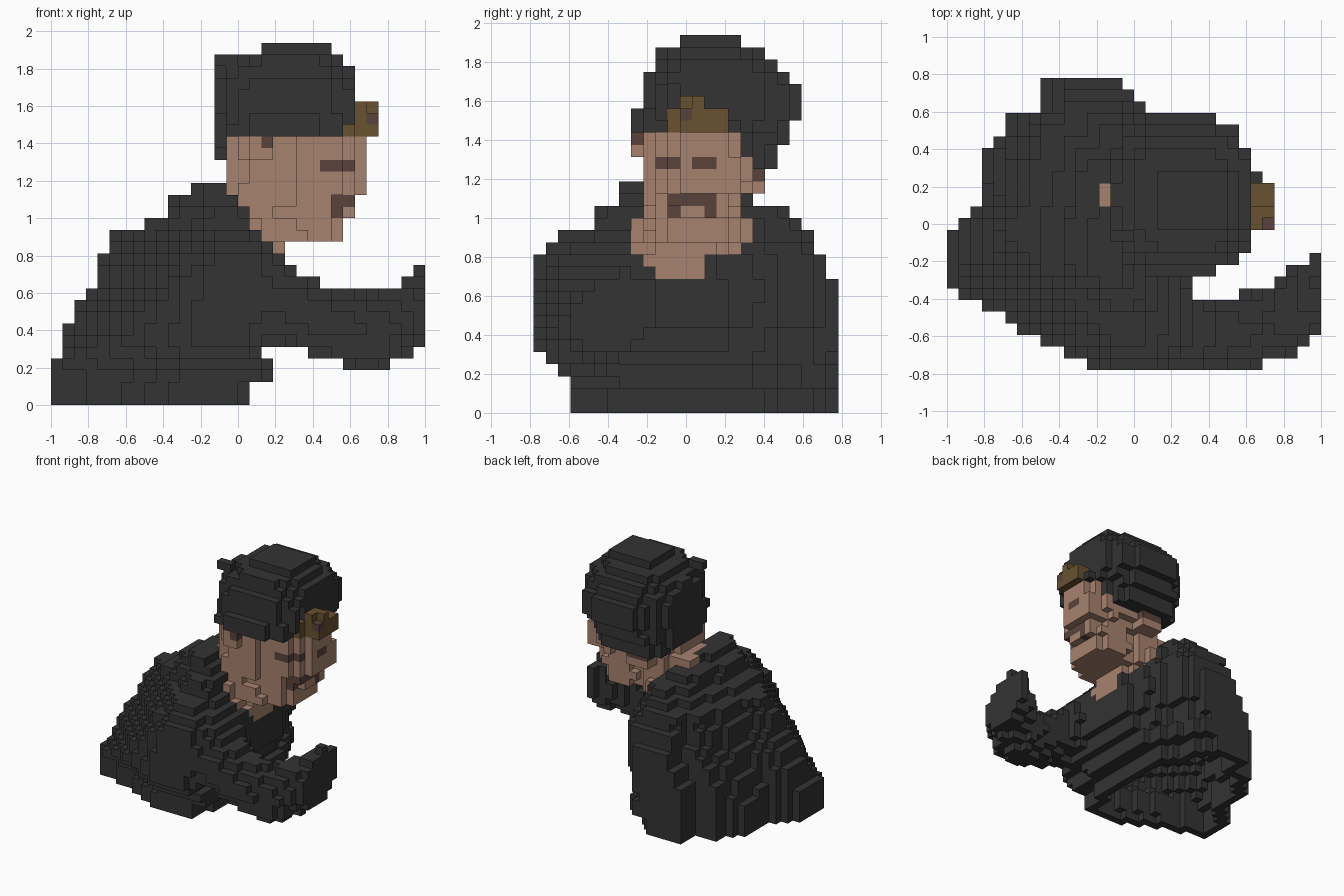
import bpy, bmesh, math
from itertools import product
from mathutils import Vector

if "Cube" in bpy.data.objects:
    bpy.data.objects.remove(bpy.data.objects["Cube"])

V = 0.0625                      # block size
NX, NY, NZ = 32, 25, 31         # block grid
X0, Y0 = -1.0, -NY * V / 2


def material(name, rgb):
    m = bpy.data.materials.new(name)
    m.use_nodes = True
    m.diffuse_color = (*rgb, 1)
    bsdf = m.node_tree.nodes["Principled BSDF"]
    bsdf.inputs["Base Color"].default_value = (*rgb, 1)
    bsdf.inputs["Roughness"].default_value = 0.9
    return m


CLOTH = material("dark cloth", (0.033, 0.033, 0.033))
SKIN = material("skin", (0.39, 0.225, 0.158))
BROWN = material("dark brown", (0.10, 0.055, 0.045))
BRASS = material("brass", (0.14, 0.083, 0.029))


# ---- shape tests on block centres ----
def boxes(*bs):
    return lambda x, y, z: any(a <= x <= b and c <= y <= d and e <= z <= f
                               for a, b, c, d, e, f in bs)


def layer_at(layers, z):
    return next((l[1:] for l in layers if z < l[0]), None)


def oval_stack(z0, layers, n, turn=0.0):
    """Stack of rounded slabs (top z, x min, x max, y min, y max), slewed by turn."""
    def test(x, y, z):
        l = layer_at(layers, z) if z > z0 else None
        if not l:
            return False
        a, b, c, d = l
        u = abs(2 * x - a - b) / (b - a)
        v = abs(2 * (y - turn * (x - (a + b) / 2)) - c - d) / (d - c)
        return u ** n + v ** n <= 1
    return test


def in_outline(outline, x, y):
    inside = False
    for (x1, y1), (x2, y2) in zip(outline, outline[1:] + outline[:1]):
        if (y1 > y) != (y2 > y) and x < x1 + (y - y1) / (y2 - y1) * (x2 - x1):
            inside = not inside
    return inside


def outline_stack(z0, layers, outline):
    """Stack of slabs cut from one plan outline, fitted to each layer."""
    xs, ys = zip(*outline)
    lo, hi = (min(xs), min(ys)), (max(xs), max(ys))

    def test(x, y, z):
        l = layer_at(layers, z) if z > z0 else None
        if not l:
            return False
        a, b, c, d = l
        px = lo[0] + (x - a) / (b - a) * (hi[0] - lo[0])
        py = lo[1] + (y - c) / (d - c) * (hi[1] - lo[1])
        return in_outline(outline, px, py) and in_outline(outline, x, y)
    return test


def tube(points):
    """Tapered tube through (x, y, z, radius) points."""
    def test(x, y, z):
        p = Vector((x, y, z))
        for s, e in zip(points, points[1:]):
            a, b = Vector(s[:3]), Vector(e[:3])
            t = max(0, min(1, (p - a).dot(b - a) / (b - a).length_squared))
            if (p - a.lerp(b, t)).length <= s[3] + (e[3] - s[3]) * t:
                return True
        return False
    return test


def either(*tests):
    return lambda x, y, z: any(t(x, y, z) for t in tests)


def both(*tests):
    return lambda x, y, z: all(t(x, y, z) for t in tests)


# ---- coat body, its rear shoulder sloping inward with height ----
plan = [(-.5, .79), (-.06, .79), (-.05, .72), (.06, .66), (.07, .5), (.15, .4),
        (.24, .2), (.24, -.35), (.17, -.6), (.15, -.79), (-.2, -.79),
        (-.5, -.63), (-.7, -.56), (-.88, -.5), (-1, -.47), (-1, -.03),
        (-.82, .12), (-.81, .34), (-.74, .45), (-.68, .59), (-.51, .61)]
torso = both(outline_stack(0, [
    (.125, -1, .08, -.60, .79), (.19, -1, .20, -.60, .79), (.25, -1, .20, -.66, .79),
    (.31, -.94, .13, -.72, .79), (.44, -.94, .17, -.78, .79),
    (.56, -.88, .22, -.78, .79), (.625, -.82, .24, -.78, .79),
    (.69, -.76, .24, -.78, .79), (.81, -.76, .22, -.78, .73),
    (.875, -.70, .19, -.72, .67), (.94, -.69, .13, -.66, .67),
    (1.0, -.51, .11, -.48, .60), (1.06, -.39, .06, -.47, .54),
    (1.125, -.39, 0, -.35, .34), (1.19, -.26, -.05, -.35, .16)], plan),
    lambda x, y, z: -x - y <= 1.45 - .75 * z)

# ---- bent arm reaching forward ----
arm = tube([(-.15, -.46, .60, .28), (.06, -.49, .60, .285), (.3, -.58, .525, .19),
            (.5, -.585, .435, .185), (.7, -.545, .385, .20),
            (.86, -.46, .46, .18), (1.06, -.31, .555, .19)])

# ---- neck, head, ears ----
neck = either(
    oval_stack(.69, [(.75, -.1, .26, -.17, .10), (.81, -.1, .25, -.29, .17),
                     (.88, -.15, .24, -.29, .27), (1.0, -.15, .22, -.29, .36),
                     (1.19, -.13, .3, -.2, .27)], 2.4),
    boxes((-.19, -.12, .09, .22, 1.0, 1.19), (0, .06, -.29, -.22, .8, 1.0)))

head = either(
    oval_stack(.875, [(.94, .10, .58, -.19, .26), (1.0, .05, .58, -.19, .26),
                      (1.06, -.01, .64, -.17, .25), (1.125, -.07, .64, -.19, .25),
                      (1.19, -.08, .70, -.19, .30), (1.31, -.08, .70, -.19, .32),
                      (1.44, -.08, .70, -.19, .27)], 2.6, .15),
    boxes((.62, .69, -.03, .16, 1.12, 1.25)))          # nose
ears = boxes((.06, .19, -.29, -.2, 1.31, 1.38), (.06, .13, -.29, -.2, 1.38, 1.44),
             (.06, .25, .28, .41, 1.125, 1.19))

# ---- face details ----
eyes = both(head, boxes((.45, .7, -.17, -.03, 1.25, 1.31), (.45, .7, .03, .17, 1.25, 1.31)))
moustache = both(head, boxes((.45, .7, -.1, .16, 1.06, 1.125),
                             (.45, .7, -.1, -.03, 1.0, 1.06),
                             (.45, .7, .09, .16, 1.0, 1.06)))
ear_shadows = boxes((.125, .19, -.29, -.2, 1.38, 1.44),
                    (.06, .25, .28, .41, 1.19, 1.25),
                    (-.07, 0, -.1, -.03, 1.31, 1.38))

# ---- cap, drooping toward the back and far side ----
cap_crown = oval_stack(1.4375, [
    (1.5, -.13, .64, -.29, .54), (1.56, -.13, .64, -.29, .60),
    (1.69, -.13, .64, -.24, .60), (1.75, -.13, .64, -.23, .54),
    (1.81, -.10, .64, -.18, .48), (1.875, -.02, .57, -.16, .42),
    (1.94, .10, .53, -.05, .30)], 2.4)
droop = oval_stack(1.25, [(1.31, -.10, .52, -.1, .48), (1.375, -.13, .56, -.2, .48),
                          (1.44, -.13, .57, -.25, .54)], 2.5)
cap_edges = boxes((-.13, 0, -.1, -.03, 1.81, 1.875), (.5, .625, -.16, -.09, 1.5, 1.69),
                  (.62, .69, .22, .28, 1.44, 1.5))


def cap(x, y, z):
    low = droop(x, y, z) and (y > .28 or (x < -.06 and z > 1.31))
    return low or cap_crown(x, y, z) or cap_edges(x, y, z)


# ---- cap badge ----
badge = boxes((.62, .75, -.03, .22, 1.44, 1.56), (.56, .63, -.1, .22, 1.44, 1.56),
              (.62, .69, -.03, .09, 1.56, 1.625), (.69, .75, .03, .09, 1.56, 1.625))
badge_centre = boxes((.69, .75, -.03, .03, 1.5, 1.56))

# Earlier parts take a block first, so parts never overlap
PARTS = [("badge_centre", badge_centre, BROWN), ("cap_badge", badge, BRASS),
         ("eyes", eyes, BROWN), ("moustache", moustache, BROWN),
         ("ear_shadows", ear_shadows, BROWN), ("cap", cap, CLOTH),
         ("head", head, SKIN), ("ears", ears, SKIN), ("neck", neck, SKIN),
         ("arm", arm, CLOTH), ("coat_body", torso, CLOTH)]

solid = {}
for i, j, k in product(range(NX), range(NY), range(NZ)):
    c = (X0 + (i + .5) * V, Y0 + (j + .5) * V, (k + .5) * V)
    for name, test, _ in PARTS:
        if test(*c):
            solid[i, j, k] = name
            break

# ---- hollow it out: a one-block shell, open underneath ----
AROUND = list(product((-1, 0, 1), repeat=3))
owner = {(i, j, k): n for (i, j, k), n in solid.items()
         if not all((i + a, j + b, max(0, k + c)) in solid for a, b, c in AROUND)}

# ---- turn each part's blocks into faces ----
for name, _, mat in PARTS:
    bm = bmesh.new()
    verts = {}

    def corner(p):
        if p not in verts:
            verts[p] = bm.verts.new((X0 + p[0] * V, Y0 + p[1] * V, p[2] * V))
        return verts[p]

    for cell in [c for c, n in owner.items() if n == name]:
        for axis, side in product(range(3), (0, 1)):
            near = list(cell)
            near[axis] += 2 * side - 1
            if tuple(near) in owner:
                continue
            ring = []
            for s, t in ((0, 0), (1, 0), (1, 1), (0, 1)):
                p = list(cell)
                p[axis] += side
                p[(axis + 1) % 3] += s
                p[(axis + 2) % 3] += t
                ring.append(corner(tuple(p)))
            bm.faces.new(ring if side else ring[::-1])
    mesh = bpy.data.meshes.new(name)
    bm.to_mesh(mesh)
    bm.free()
    mesh.materials.append(mat)
    bpy.context.collection.objects.link(bpy.data.objects.new(name, mesh))
